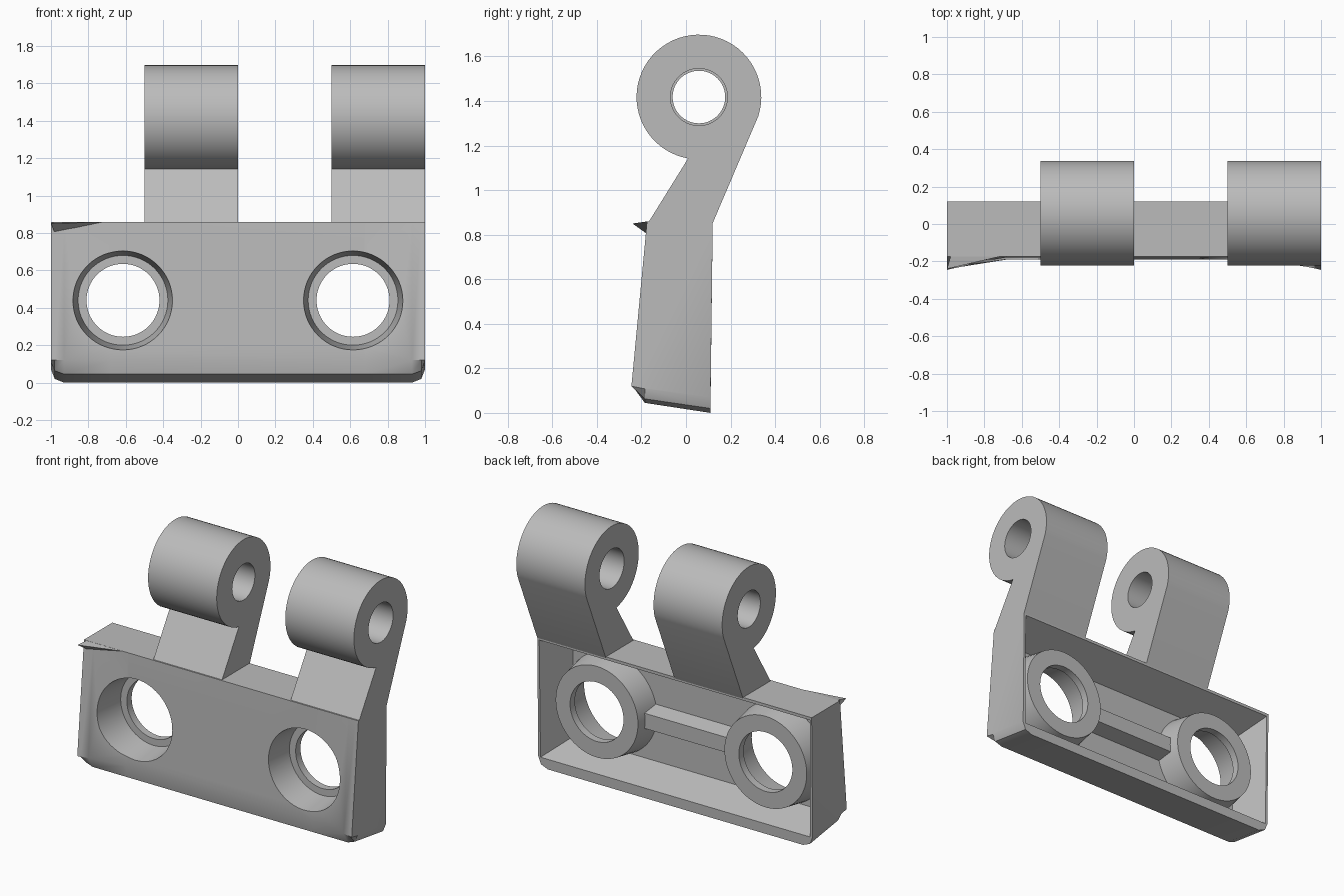
import bpy, bmesh, math
from mathutils import Matrix, Vector

if "Cube" in bpy.data.objects:
    bpy.data.objects.remove(bpy.data.objects["Cube"], do_unlink=True)

grey = bpy.data.materials.new("plain grey")
grey.use_nodes = True
COLOUR = (0.5, 0.5, 0.5, 1)
grey.diffuse_color = COLOUR
grey.node_tree.nodes["Principled BSDF"].inputs["Base Color"].default_value = COLOUR


def finish(name, bm):
    bmesh.ops.recalc_face_normals(bm, faces=bm.faces)
    mesh = bpy.data.meshes.new(name)
    bm.to_mesh(mesh)
    bm.free()
    mesh.materials.append(grey)
    ob = bpy.data.objects.new(name, mesh)
    bpy.context.collection.objects.link(ob)
    return ob


def loft(name, sections):
    """Join (x, yz profile) sections along x into a closed solid."""
    bm = bmesh.new()
    rings = [[bm.verts.new((x, y, z)) for y, z in pts] for x, pts in sections]
    for a, b in zip(rings, rings[1:]):
        for i in range(len(a)):
            j = (i + 1) % len(a)
            bm.faces.new((a[i], a[j], b[j], b[i]))
    bm.faces.new(rings[0])
    bm.faces.new(rings[-1])
    return finish(name, bm)


def hull(name, points):
    bm = bmesh.new()
    for p in points:
        bm.verts.new(p)
    bmesh.ops.convex_hull(bm, input=bm.verts)
    return finish(name, bm)


def tube(name, start, end, r1, r2):
    """Solid cone frustum between two points."""
    start, end = Vector(start), Vector(end)
    axis = end - start
    turn = axis.to_track_quat('Z', 'Y').to_matrix().to_4x4()
    bm = bmesh.new()
    bmesh.ops.create_cone(bm, cap_ends=True, segments=64, radius1=r1, radius2=r2,
                          depth=axis.length,
                          matrix=Matrix.Translation((start + end) / 2) @ turn)
    return finish(name, bm)


def boolean(ob, other, operation='DIFFERENCE'):
    mod = ob.modifiers.new("cut", 'BOOLEAN')
    mod.object, mod.operation, mod.solver = other, operation, 'EXACT'
    bpy.context.view_layer.objects.active = ob
    bpy.ops.object.modifier_apply(modifier=mod.name)
    bpy.data.objects.remove(other, do_unlink=True)


# Mounting plate: rounded lower ends, front corners pulled forward
def plate_profile(lift, bulge):
    return [(0.11, lift), (-0.185, 0.045 + lift * 0.9), (-0.19 - bulge, 0.12),
            (-0.175, 0.86), (0.12, 0.86)]


half = [(0.68, 0, 0), (0.93, 0, 0.04), (0.98, 0.02, 0.05), (1, 0.07, 0.055)]
stations = [(-x, l, b) for x, l, b in reversed(half)] + half
plate = loft("mounting_plate", [(x, plate_profile(l, b)) for x, l, b in stations])

# Tapered pocket in the back
pocket = hull("pocket_cutter",
              [(s * x, y, z) for s in (-1, 1)
               for x, y, z in ((0.9, -0.11, 0.14), (0.9, -0.11, 0.74),
                               (0.99, 0.13, 0.06), (0.99, 0.13, 0.845))])
boolean(plate, pocket)

# Stiffening rib and screw bosses inside the pocket
rib = hull("rib", [(x, y, z) for x in (-0.5, 0.5)
                   for y, z in ((-0.13, 0.36), (-0.13, 0.52), (-0.01, 0.39), (-0.01, 0.49))])
boolean(plate, rib, 'UNION')
HOLE_Z = 0.44
for x in (-0.615, 0.615):
    boss = tube("boss", (x, -0.13, HOLE_Z), (x, 0.05, HOLE_Z), 0.33, 0.3)
    boolean(plate, boss, 'UNION')
for x in (-0.615, 0.615):
    bore = tube("bore", (x, -0.3, HOLE_Z), (x, 0.0, HOLE_Z), 0.28, 0.24)
    boolean(plate, bore)
    through = tube("through", (x, -0.2, HOLE_Z), (x, 0.3, HOLE_Z), 0.195, 0.195)
    boolean(plate, through)

# Small raised sliver on the upper right front corner
corner = hull("corner_sliver", [(-1, -0.24, 0.85), (-0.98, -0.17, 0.86),
                                (-0.7, -0.17, 0.86), (-0.98, -0.17, 0.8)])

# Hinge knuckles: eye, neck and pin hole in one outline
EYE_Y, EYE_Z, EYE_R = 0.058, 1.418, 0.28
outline = [(-0.172, 0.85), (0.119, 0.85)]
for i in range(49):
    a = math.radians(-18 + i * (278 / 48))
    outline.append((EYE_Y + EYE_R * math.cos(a), EYE_Z + EYE_R * math.sin(a)))
parts = [plate, corner]
for name, x0, pin_r in (("right_knuckle", -0.5, 0.118), ("left_knuckle", 0.5, 0.128)):
    knuckle = loft(name, [(x0, outline), (x0 + 0.5, outline)])
    pin = tube("pin_cutter", (x0 - 0.1, EYE_Y, EYE_Z), (x0 + 0.6, EYE_Y, EYE_Z), pin_r, pin_r)
    boolean(knuckle, pin)
    parts.append(knuckle)

# Smooth the round surfaces, keep the edges crisp
bpy.ops.object.select_all(action='DESELECT')
for ob in parts:
    ob.select_set(True)
bpy.context.view_layer.objects.active = plate
bpy.ops.object.shade_smooth_by_angle(angle=math.radians(25))
